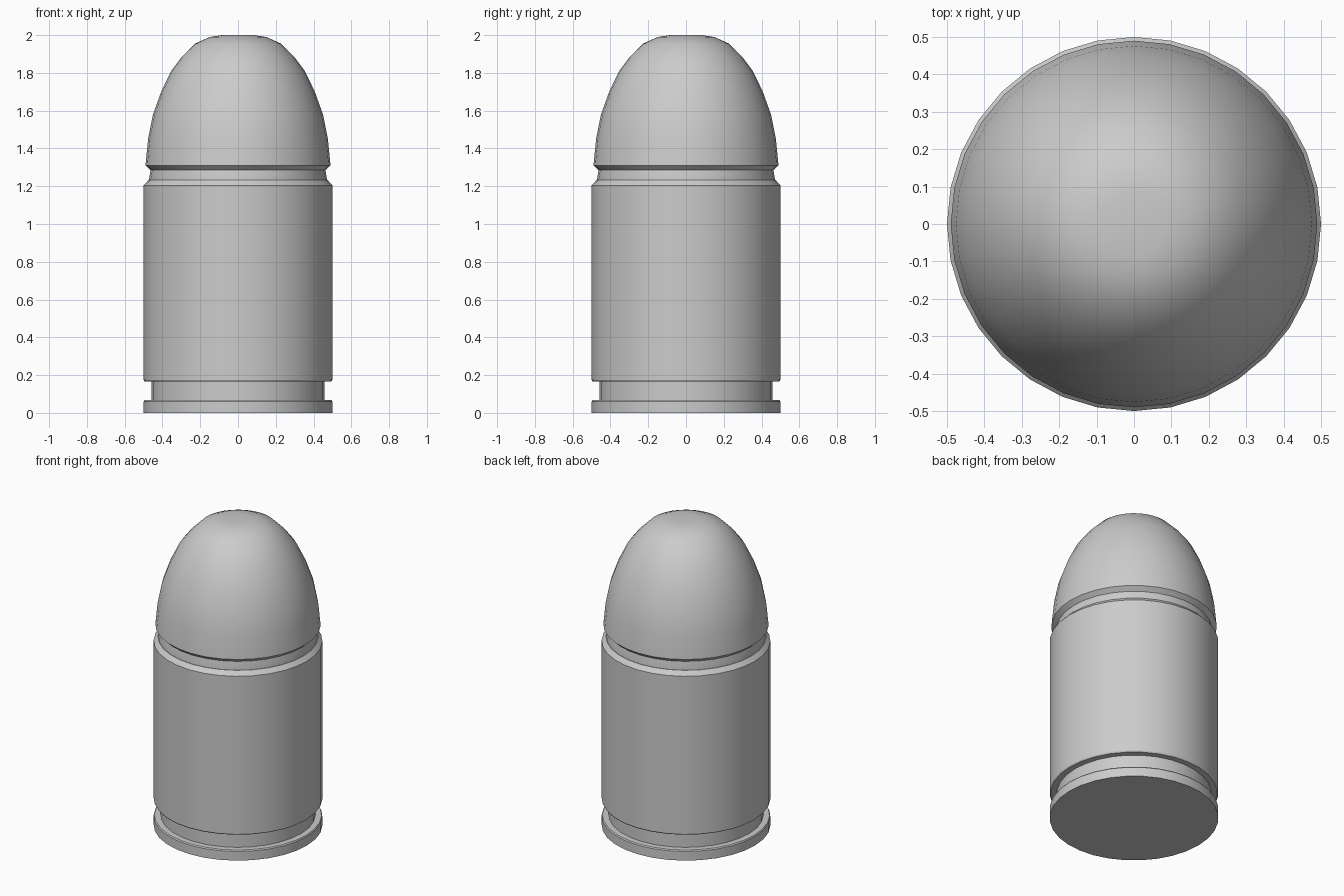
import bpy, bmesh, math

if "Cube" in bpy.data.objects:
    bpy.data.objects.remove(bpy.data.objects["Cube"])

SIDES = 32


def lathe(name, profile):
    """Spin an (r, z) profile around z; points with r = 0 close the ends."""
    bm = bmesh.new()
    verts = [bm.verts.new((r, 0, z)) for r, z in profile]
    edges = [bm.edges.new(pair) for pair in zip(verts, verts[1:])]
    bmesh.ops.spin(bm, geom=verts + edges, cent=(0, 0, 0), axis=(0, 0, 1),
                   angle=math.tau, steps=SIDES, use_duplicate=False)
    bmesh.ops.remove_doubles(bm, verts=bm.verts, dist=0.0005)
    bmesh.ops.recalc_face_normals(bm, faces=bm.faces)
    mesh = bpy.data.meshes.new(name)
    bm.to_mesh(mesh)
    bm.free()
    obj = bpy.data.objects.new(name, mesh)
    bpy.context.collection.objects.link(obj)
    bpy.ops.object.select_all(action='DESELECT')
    bpy.context.view_layer.objects.active = obj
    obj.select_set(True)
    bpy.ops.object.shade_smooth_by_angle(angle=math.radians(30))
    return obj


# Casing: base rim, extractor groove, straight wall and chamfered mouth
lathe("casing", [
    (0, 0), (0.5, 0), (0.5, 0.06), (0.495, 0.067), (0.458, 0.067),
    (0.458, 0.167), (0.495, 0.167), (0.5, 0.175), (0.5, 1.205),
    (0.475, 1.232), (0.45, 1.232), (0, 1.232)])

# Rounded tip: neck, flared shoulder and blunt ogive
lathe("tip", [
    (0, 1.21), (0.472, 1.21), (0.472, 1.232), (0.463, 1.285), (0.49, 1.31),
    (0.476, 1.45), (0.45, 1.58), (0.407, 1.70), (0.354, 1.81),
    (0.296, 1.887), (0.228, 1.955), (0.15, 1.99), (0.085, 2.0), (0, 2.0)])
